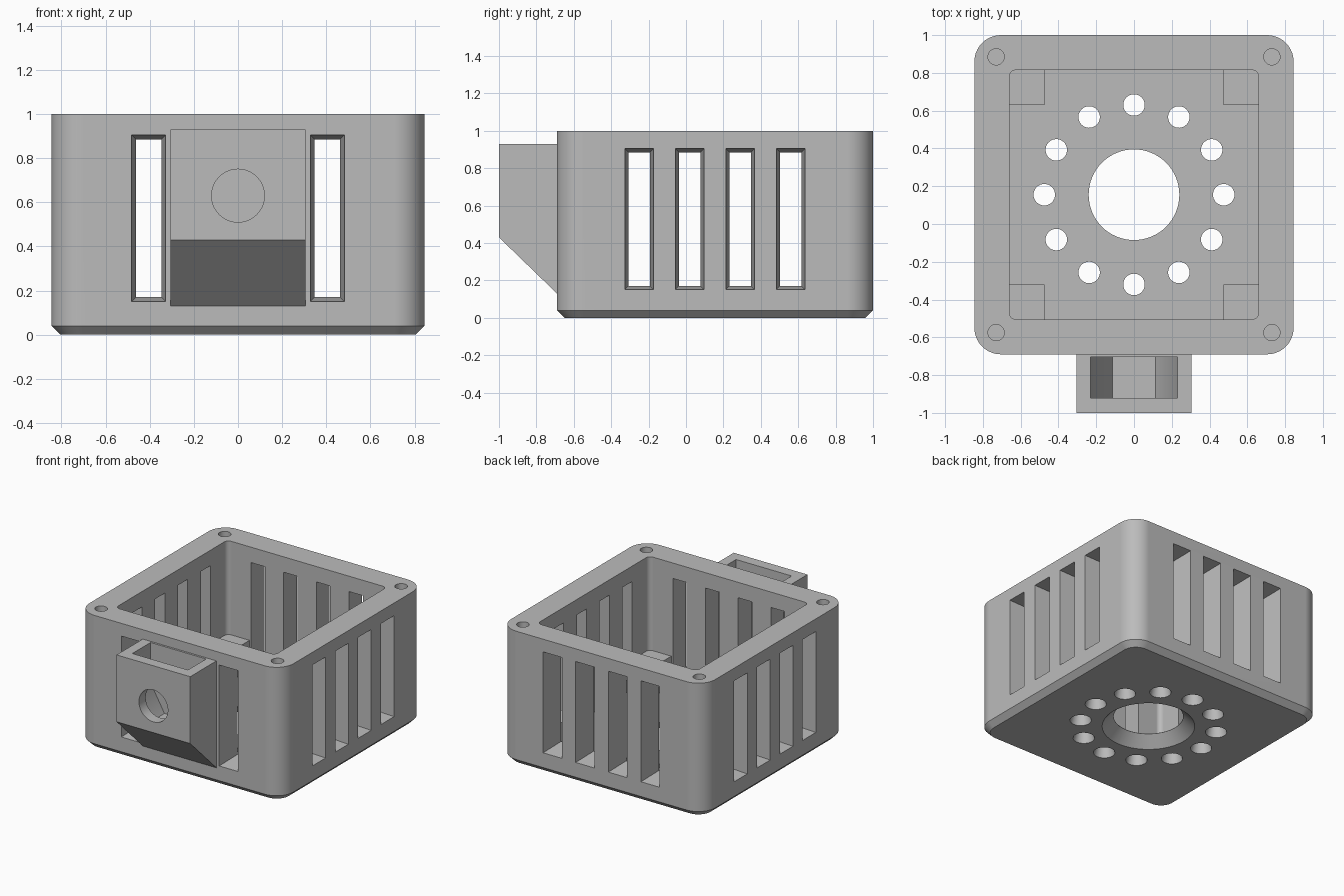
import bpy, bmesh, math
from mathutils import Vector, Matrix

if "Cube" in bpy.data.objects:
    bpy.data.objects.remove(bpy.data.objects["Cube"])

CY = 0.155                     # centre of the housing in y
HALF = 0.845                   # half width of the housing
INNER = 0.66                   # half width of the cavity
FLOOR = 0.08
CENTRE = Matrix.Translation((0, CY, 0))

grey = bpy.data.materials.new("plain grey")
grey.use_nodes = True
grey.diffuse_color = (0.5, 0.5, 0.5, 1)
grey.node_tree.nodes["Principled BSDF"].inputs["Base Color"].default_value = (0.5, 0.5, 0.5, 1)


def rounded(hx, hy, r, z, seg=10):
    """Rounded rectangle ring."""
    ring = []
    for k, (sx, sy) in enumerate([(1, 1), (-1, 1), (-1, -1), (1, -1)]):
        for i in range(seg + 1):
            a = math.pi / 2 * (k + i / seg)
            ring.append(Vector((sx * (hx - r) + r * math.cos(a),
                                sy * (hy - r) + r * math.sin(a), z)))
    return ring


def circle(r, z, n=32):
    return [Vector((r * math.cos(2 * math.pi * i / n), r * math.sin(2 * math.pi * i / n), z))
            for i in range(n)]


def rect(hx, hy, z):
    return [Vector((x * hx, y * hy, z)) for x, y in [(1, 1), (-1, 1), (-1, -1), (1, -1)]]


def prism(points, axis, lo, hi):
    """Two rings made by extruding a 2D profile along x or y."""
    if axis == "x":
        return [[Vector((d, a, b)) for a, b in points] for d in (lo, hi)]
    return [[Vector((a, d, b)) for a, b in points] for d in (lo, hi)]


def loft(bm, rings, matrix=Matrix()):
    """Closed solid through a stack of rings."""
    vs = [[bm.verts.new(matrix @ p) for p in ring] for ring in rings]
    n = len(vs[0])
    bm.faces.new(vs[0])
    bm.faces.new(vs[-1])
    for a, b in zip(vs, vs[1:]):
        for i in range(n):
            j = (i + 1) % n
            bm.faces.new((a[i], a[j], b[j], b[i]))


def solid(name, lofts):
    bm = bmesh.new()
    for rings, matrix in lofts:
        loft(bm, rings, matrix)
    bmesh.ops.recalc_face_normals(bm, faces=bm.faces)
    mesh = bpy.data.meshes.new(name)
    bm.to_mesh(mesh)
    bm.free()
    mesh.materials.append(grey)
    ob = bpy.data.objects.new(name, mesh)
    bpy.context.collection.objects.link(ob)
    return ob


def activate(ob):
    bpy.ops.object.select_all(action="DESELECT")
    ob.select_set(True)
    bpy.context.view_layer.objects.active = ob


def cut(ob, lofts):
    """Subtract solids from a part and drop the cutter."""
    cutter = solid("cutter", lofts)
    cutter.hide_render = True
    mod = ob.modifiers.new("cut", "BOOLEAN")
    mod.operation, mod.solver, mod.object = "DIFFERENCE", "EXACT", cutter
    activate(ob)
    bpy.ops.object.modifier_apply(modifier=mod.name)
    bpy.data.objects.remove(cutter)


def finish(ob):
    activate(ob)
    bpy.ops.object.shade_smooth_by_angle(angle=math.radians(30))
    ob.modifiers.new("even shading", "WEIGHTED_NORMAL").keep_sharp = True


# Housing: rounded block with a chamfered foot
housing = solid("housing", [([rounded(HALF - 0.04, HALF - 0.04, 0.1, 0),
                              rounded(HALF, HALF, 0.14, 0.04),
                              rounded(HALF, HALF, 0.14, 1)], CENTRE)])

# Open cavity
cut(housing, [([rounded(INNER, INNER, 0.035, FLOOR, 5),
                rounded(INNER, INNER, 0.035, 1.1, 5)], CENTRE)])

# Tapered vent slots, four per wall
slots = []
for side in range(4):
    turn = CENTRE @ Matrix.Rotation(side * math.pi / 2, 4, "Z")
    for x in (-0.405, -0.135, 0.135, 0.405):
        place = turn @ Matrix.Translation((x, -HALF, 0.5275)) @ Matrix.Rotation(-math.pi / 2, 4, "X")
        slots.append(([rect(0.0795, 0.3795, -0.02), rect(0.0535, 0.3535, 0.22)], place))
cut(housing, slots)

# Floor: countersunk centre opening and a ring of tapered holes
holes = [([circle(0.33, -0.01, 64), circle(0.24, 0.078, 64), circle(0.24, 0.15, 64)], CENTRE)]
for i in range(12):
    spin = Matrix.Rotation(i * math.pi / 6, 4, "Z") @ Matrix.Translation((0.475, 0, 0))
    holes.append(([circle(0.076, -0.01), circle(0.057, FLOOR), circle(0.057, 0.15)], CENTRE @ spin))
cut(housing, holes)

# Screw holes in the rim
corners = [(sx, sy) for sx in (-1, 1) for sy in (-1, 1)]
cut(housing, [([circle(0.043, 0.5), circle(0.043, 1.1)],
               CENTRE @ Matrix.Translation((sx * 0.73, sy * 0.73, 0))) for sx, sy in corners])
finish(housing)

# Corner rests inside the cavity
rest = 0.0975
solid("corner_rests", [([rect(rest, rest, FLOOR - 0.01), rect(rest, rest, 0.3)],
                        CENTRE @ Matrix.Translation((sx * 0.5725, sy * 0.5725, 0)))
                       for sx, sy in corners])

# Front bracket with a sloping underside
bracket = solid("mount_bracket", [(prism([(-0.69, 0.13), (-0.69, 0.93), (-1, 0.93), (-1, 0.43)],
                                         "x", -0.305, 0.305), Matrix())])

# Nut pocket, open at the top, with half a hexagon as its bottom
r, zc = 0.23, 0.63
pocket = [(-r, 1), (-r, zc), (-r / 2, zc - 0.2), (r / 2, zc - 0.2), (r, zc), (r, 1)]
cut(bracket, [(prism(pocket, "y", -0.92, -0.705), Matrix())])

# Bolt hole through the bracket front
bolt = [(p.x, p.y + zc) for p in circle(0.12, 0, 40)]
cut(bracket, [(prism(bolt, "y", -1.1, -0.8), Matrix())])
finish(bracket)
